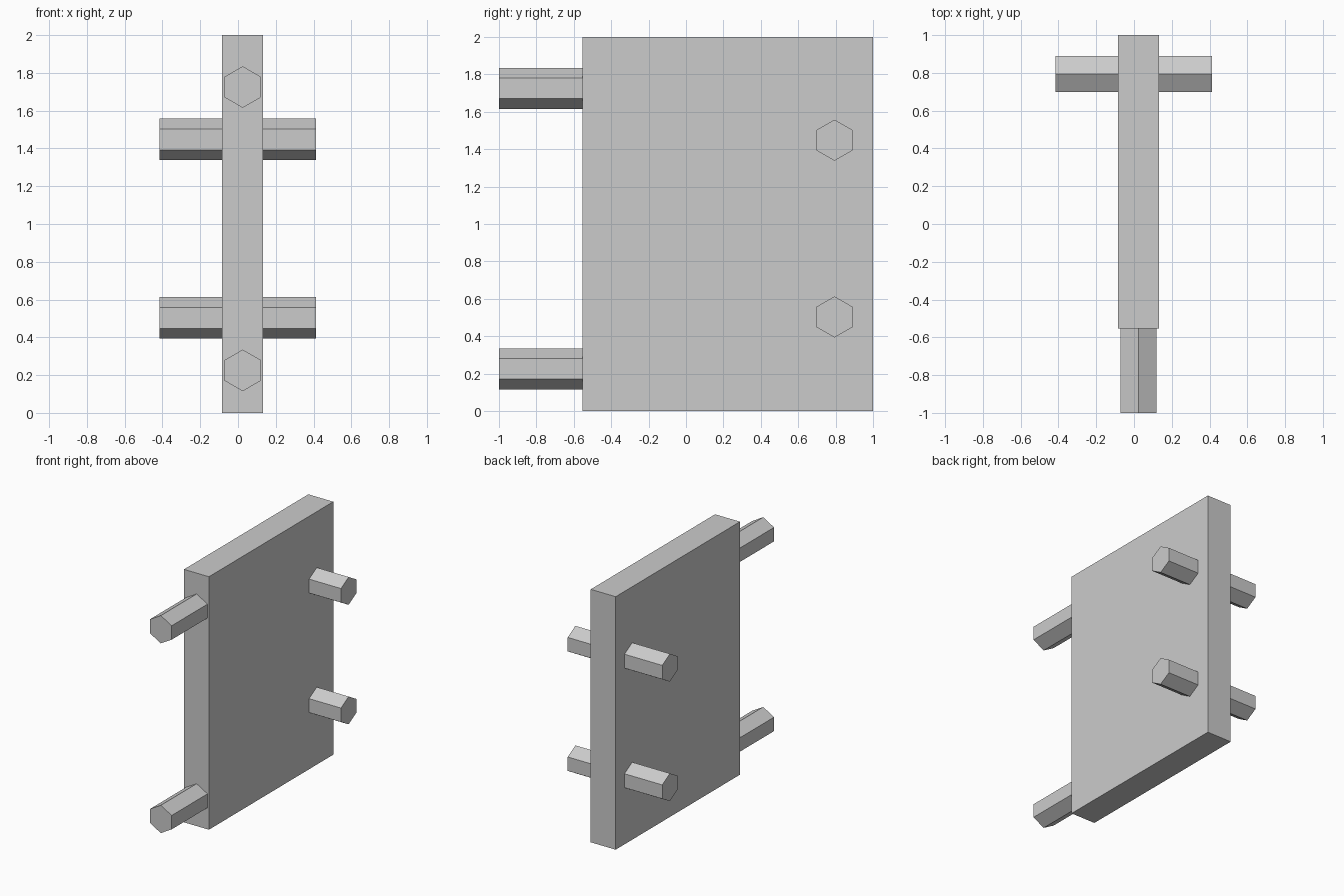
import bpy
import bmesh
import math

if "Cube" in bpy.data.objects:
    bpy.data.objects.remove(bpy.data.objects["Cube"])

grey = bpy.data.materials.new("light_grey")
grey.diffuse_color = (0.6, 0.6, 0.6, 1)
grey.use_nodes = True
grey.node_tree.nodes["Principled BSDF"].inputs["Base Color"].default_value = grey.diffuse_color


def add_object(name, bm):
    bmesh.ops.recalc_face_normals(bm, faces=bm.faces)
    mesh = bpy.data.meshes.new(name)
    bm.to_mesh(mesh)
    bm.free()
    mesh.materials.append(grey)
    obj = bpy.data.objects.new(name, mesh)
    bpy.context.collection.objects.link(obj)


def add_box(name, lo, hi):
    bm = bmesh.new()
    bmesh.ops.create_cube(bm, size=1)
    for v in bm.verts:
        v.co = [(a + b) / 2 + c * (b - a) for a, b, c in zip(lo, hi, v.co)]
    add_object(name, bm)


def add_hex_peg(name, axis, start, end, side, z, r=0.11):
    """Six-sided bar along x or y, with a corner pointing up."""
    bm = bmesh.new()
    ring = []
    for i in range(6):
        a = math.radians(60 * i)
        s, h = side + r * math.sin(a), z + r * math.cos(a)
        ring.append(bm.verts.new((start, s, h) if axis == "x" else (s, start, h)))
    face = bm.faces.new(ring)
    ext = bmesh.ops.extrude_face_region(bm, geom=[face], use_keep_orig=True)
    for v in ext["geom"]:
        if isinstance(v, bmesh.types.BMVert):
            v.co["xy".index(axis)] = end
    add_object(name, bm)


# Upright slab
add_box("slab", (-0.085, -0.553, 0), (0.133, 1, 2))

# Pegs on the front edge
for level, z in (("lower", 0.225), ("upper", 1.725)):
    add_hex_peg(f"front_peg_{level}", "y", -1, -0.54, 0.025, z)

# Pegs passing through both broad sides
for level, z in (("lower", 0.503), ("upper", 1.448)):
    add_hex_peg(f"cross_peg_{level}", "x", -0.415, 0.412, 0.794, z)
